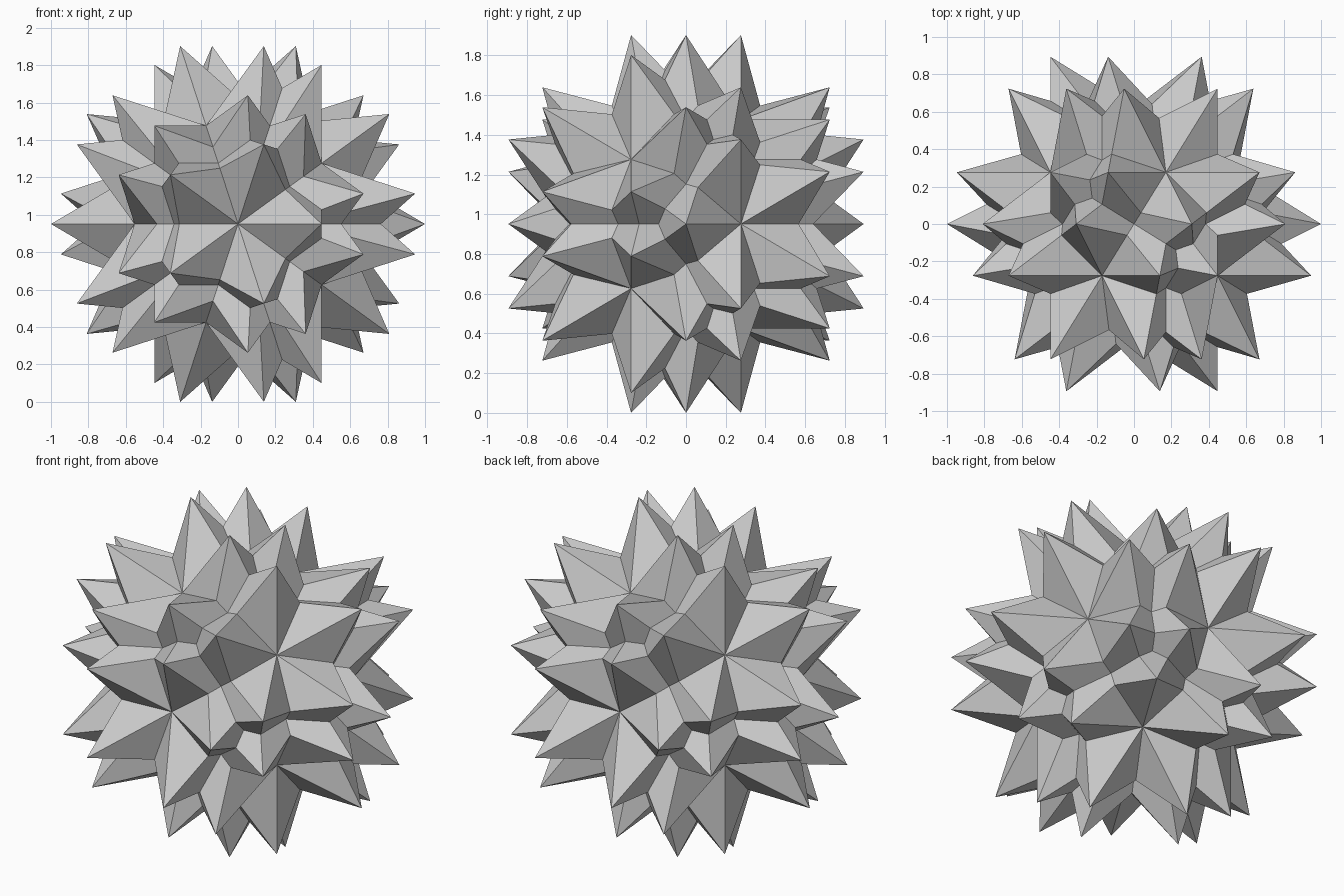
import bpy, bmesh
from math import sqrt, pi, atan, sin
from mathutils import Matrix, Vector

if "Cube" in bpy.data.objects:
    bpy.data.objects.remove(bpy.data.objects["Cube"])

PHI = (1 + sqrt(5)) / 2
PIT = 0.56278                 # radius of the valley points between spikes
HEIGHT = sin(2 * pi / 5)      # lowest tips sit this far below the centre


def tip_points():
    """The twelve spike tips, on a unit sphere."""
    pts = []
    for a in (1, -1):
        for b in (PHI, -PHI):
            pts += [Vector((b, a, 0)), Vector((0, b, a)), Vector((a, 0, b))]
    return [p.normalized() for p in pts]


def spiky_star(name, matrix):
    # Icosahedron cage: its corners become tips, its faces become pits
    cage = bmesh.new()
    for p in tip_points():
        cage.verts.new(p)
    bmesh.ops.convex_hull(cage, input=cage.verts[:])
    cage.normal_update()
    cage.verts.index_update()
    cage.faces.index_update()

    verts = [v.co.copy() for v in cage.verts]
    n = len(verts)
    verts += [f.calc_center_median().normalized() * PIT for f in cage.faces]

    # Each cage edge gives one flank on each of two neighbouring spikes
    faces = []
    for e in cage.edges:
        f, g = (n + k.index for k in e.link_faces)
        for v in e.verts:
            faces.append((v.index, f, g))
    cage.free()

    mesh = bpy.data.meshes.new(name)
    mesh.from_pydata([matrix @ p for p in verts], [], faces)
    bm = bmesh.new()
    bm.from_mesh(mesh)
    bmesh.ops.recalc_face_normals(bm, faces=bm.faces[:])
    bm.to_mesh(mesh)
    bm.free()
    obj = bpy.data.objects.new(name, mesh)
    obj.location.z = HEIGHT
    bpy.context.collection.objects.link(obj)


# Five interlocking twelve-pointed stars, turned around the y axis
tilt = Matrix.Rotation(-atan(1 / PHI), 3, 'Z')
for k in range(5):
    spiky_star(f"spiky_star_{k + 1}", Matrix.Rotation(k * 2 * pi / 5, 3, 'Y') @ tilt)
